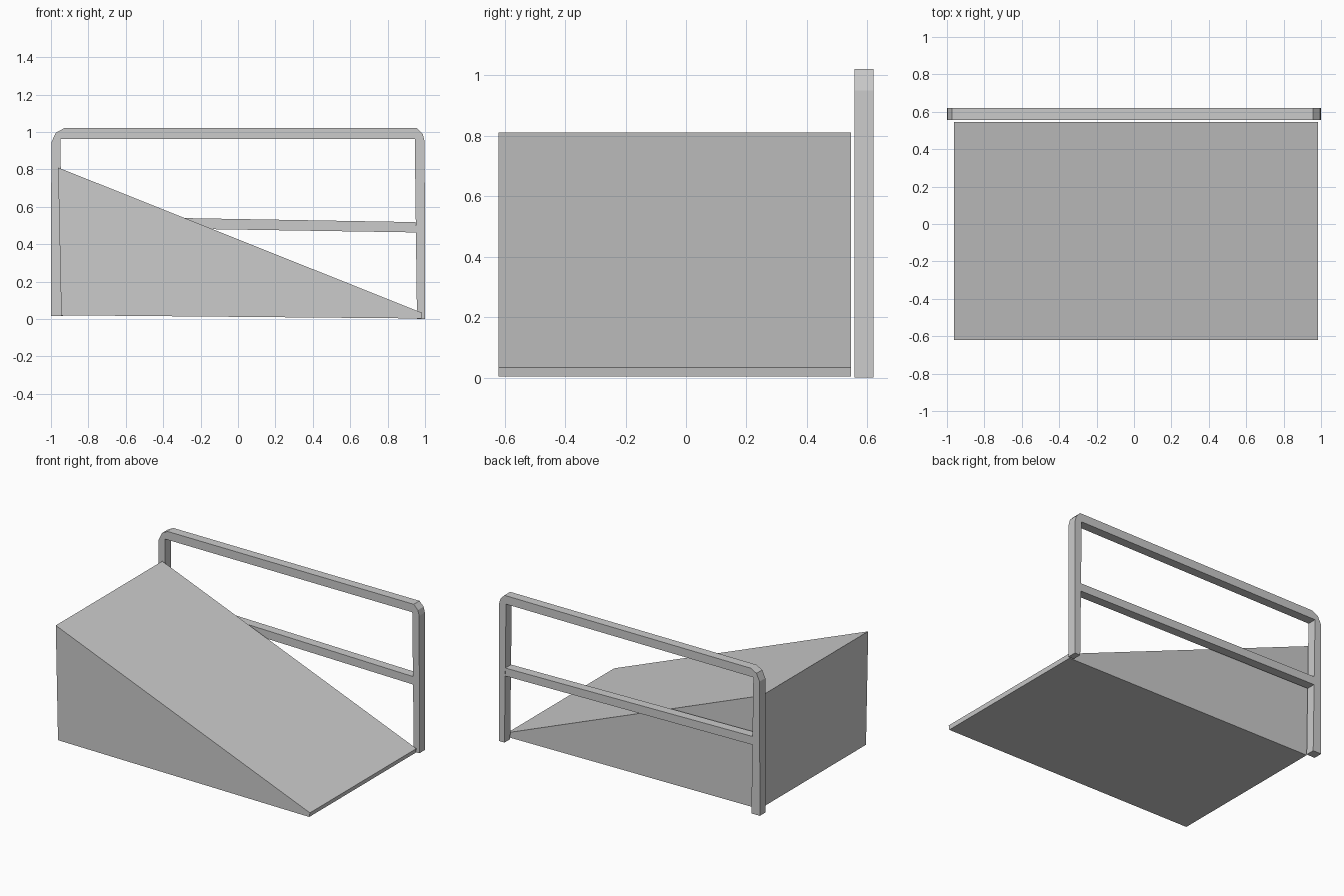
import bpy, bmesh

if "Cube" in bpy.data.objects:
    bpy.data.objects.remove(bpy.data.objects["Cube"])


def extrude_profile(name, points, y0, y1, open_edges=()):
    """Extrude an x-z outline along y; open_edges are left unfaced."""
    bm = bmesh.new()
    front = [bm.verts.new((x, y0, z)) for x, z in points]
    back = [bm.verts.new((x, y1, z)) for x, z in points]
    bm.faces.new(front)
    bm.faces.new(back[::-1])
    n = len(points)
    for i in range(n):
        if i not in open_edges:
            j = (i + 1) % n
            bm.faces.new((front[j], front[i], back[i], back[j]))
    bmesh.ops.recalc_face_normals(bm, faces=bm.faces)
    mesh = bpy.data.meshes.new(name)
    bm.to_mesh(mesh)
    bm.free()
    obj = bpy.data.objects.new(name, mesh)
    bpy.context.collection.objects.link(obj)
    return obj


# Sloped ramp body with a thin front lip
extrude_profile("ramp", [(-0.945, 0.02), (0.98, 0.003), (0.985, 0.033),
                         (-0.962, 0.81)], -0.62, 0.545)

# Handrail: two posts and top bar with clipped corners
RAIL_Y = (0.557, 0.62)
extrude_profile("handrail_frame", [
    (-1.0, 0.016), (-0.935, 0.016), (-0.95, 0.962), (0.945, 0.962),
    (0.957, 0.0), (1.0, 0.0), (0.998, 0.95), (0.988, 0.988), (0.957, 1.02),
    (-0.93, 1.02), (-0.974, 0.996), (-0.998, 0.945)], *RAIL_Y)

# Middle bar between the posts, ends open where it meets them
extrude_profile("middle_rail", [(-0.943, 0.493), (0.951, 0.463),
                                (0.95, 0.518), (-0.944, 0.551)],
                *RAIL_Y, open_edges=(1, 3))
